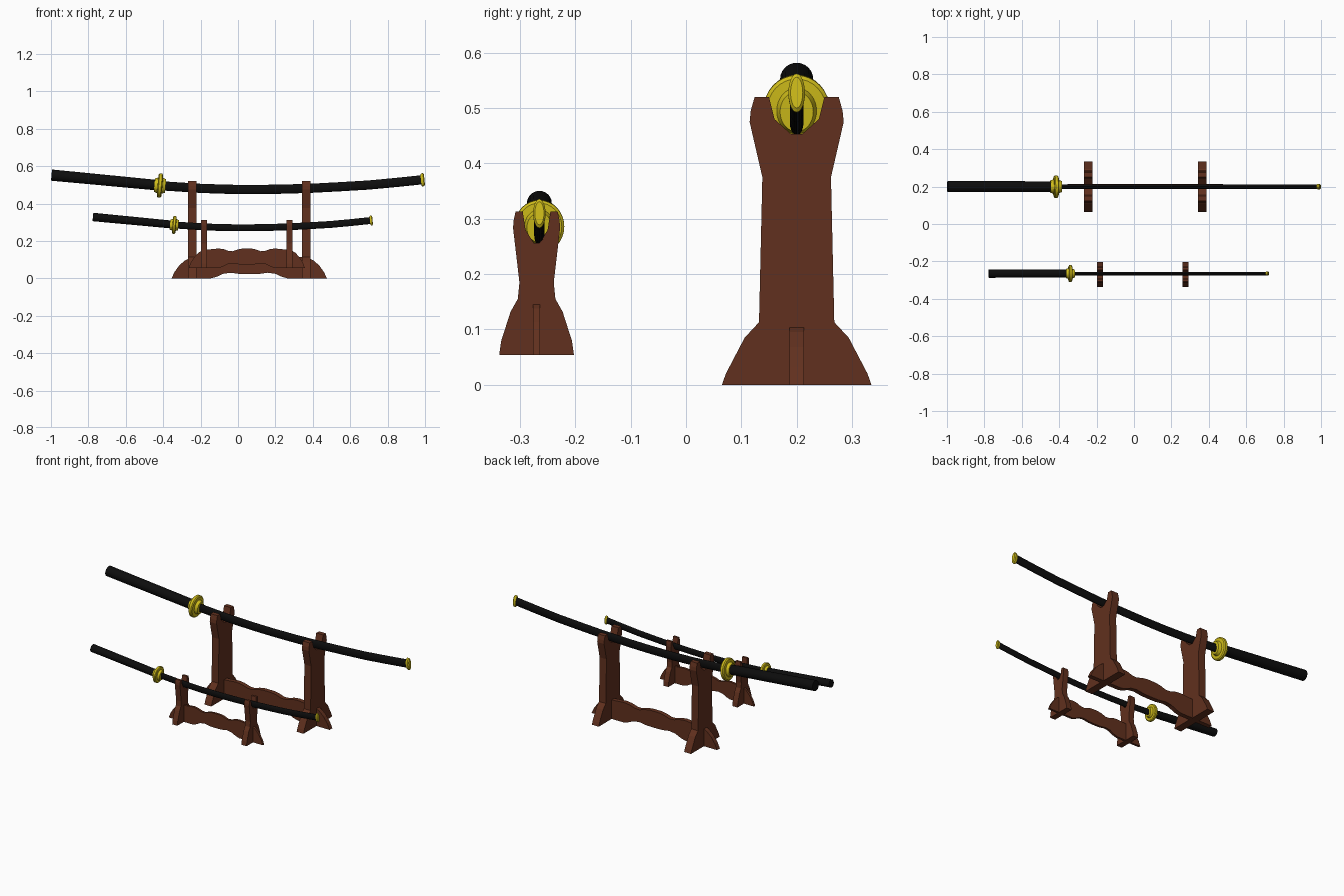
import bpy, bmesh, math
from mathutils import Vector

if "Cube" in bpy.data.objects:
    bpy.data.objects.remove(bpy.data.objects["Cube"])


def material(name, rgb):
    m = bpy.data.materials.new(name)
    m.diffuse_color = (*rgb, 1)
    m.use_nodes = True
    m.node_tree.nodes["Principled BSDF"].inputs["Base Color"].default_value = m.diffuse_color
    return m


WOOD = material("brown_wood", (0.12, 0.03, 0.013))
GOLD = material("gold", (0.62, 0.5, 0.01))
BLACK = material("black_lacquer", (0.004, 0.004, 0.004))


def finish(name, bm, mat, smooth=False):
    bmesh.ops.recalc_face_normals(bm, faces=bm.faces)
    me = bpy.data.meshes.new(name)
    bm.to_mesh(me)
    bm.free()
    ob = bpy.data.objects.new(name, me)
    bpy.context.collection.objects.link(ob)
    me.materials.append(mat)
    if smooth:
        bpy.ops.object.select_all(action='DESELECT')
        ob.select_set(True)
        bpy.context.view_layer.objects.active = ob
        bpy.ops.object.shade_smooth_by_angle(angle=math.radians(35))
    return ob


def prism(name, outline, depth, mat):
    """Extrude a closed outline of 3D points by the vector depth."""
    bm = bmesh.new()
    face = bm.faces.new([bm.verts.new(p) for p in outline])
    ext = bmesh.ops.extrude_face_region(bm, geom=[face])
    bmesh.ops.translate(bm, vec=depth,
                        verts=[v for v in ext["geom"] if isinstance(v, bmesh.types.BMVert)])
    return finish(name, bm, mat)


def tube(name, path, radii, place, mat, sides=24):
    """Loft elliptical rings (half width in y, half height) along an x-z path."""
    bm = bmesh.new()
    rings = []
    for i, (x, z) in enumerate(path):
        a, b = path[max(i - 1, 0)], path[min(i + 1, len(path) - 1)]
        n = Vector((a[1] - b[1], 0, b[0] - a[0])).normalized()
        ry, rz = radii[i]
        ring = []
        for k in range(sides):
            t = 2 * math.pi * k / sides
            p = Vector((x, 0, z)) + n * rz * math.sin(t) + Vector((0, ry * math.cos(t), 0))
            ring.append(bm.verts.new(place(p)))
        rings.append(ring)
    for r, s in zip(rings, rings[1:]):
        for k in range(sides):
            j = (k + 1) % sides
            bm.faces.new((r[k], r[j], s[j], s[k]))
    bm.faces.new(rings[0])
    bm.faces.new(rings[-1])
    return finish(name, bm, mat, True)


def along(start, direction, profile):
    d = Vector(direction).normalized()
    return [(start[0] + d.x * s, start[1] + d.y * s) for s, _, _ in profile], \
           [(ry, rz) for _, ry, rz in profile]


def sword(prefix, scale, offset):
    place = lambda p: p * scale + Vector(offset)
    # round grip
    tube(prefix + "_handle", [(-0.997, 0.552), (-0.42, 0.497)],
         [(0.03, 0.03), (0.028, 0.028)], place, BLACK)
    # guard disc with a collar on both faces
    path, radii = along((-0.417, 0.496), (1, -0.09),
                        [(-0.03, 0.033, 0.036), (-0.013, 0.038, 0.042),
                         (-0.012, 0.054, 0.058), (-0.007, 0.06, 0.064),
                         (0.007, 0.06, 0.064), (0.012, 0.054, 0.058),
                         (0.013, 0.036, 0.042), (0.03, 0.03, 0.036)])
    tube(prefix + "_guard", path, radii, place, GOLD, 32)
    # curved scabbard
    curve = [(-0.4, 0.494), (-0.2, 0.481), (-0.05, 0.476), (0.1, 0.475), (0.25, 0.477),
             (0.4, 0.482), (0.55, 0.49), (0.7, 0.499), (0.85, 0.513), (0.985, 0.527)]
    tube(prefix + "_scabbard", curve, [(0.0125, 0.0245)] * len(curve), place, BLACK, 16)
    # end cap
    path, radii = along((0.978, 0.526), (1, 0.1),
                        [(0, 0.013, 0.03), (0.004, 0.015, 0.035),
                         (0.014, 0.015, 0.035), (0.019, 0.011, 0.028)])
    tube(prefix + "_end_cap", path, radii, place, GOLD)


def stand(prefix, cx, cy, z0, sx, sy, heights, base):
    # notched uprights: half widths paired with the given heights
    widths = [0.135, 0.128, 0.094, 0.068, 0.062, 0.085, 0.083, 0.076, 0.05, 0.04, 0.01]
    half = [(w * sy, z0 + h) for w, h in zip(widths, heights)]
    for side, s in (("left", -1), ("right", 1)):
        x = cx + s * 0.305 * sx - 0.0225 * sx
        outline = [(x, cy + w, z) for w, z in half] + [(x, cy - w, z) for w, z in half[::-1]]
        prism(f"{prefix}_{side}_upright", outline, (0.045 * sx, 0, 0), WOOD)
    # scalloped board through both uprights, with foot brackets outside
    top = [(0.415, 0), (0.4, 0.033), (0.375, 0.068), (0.345, 0.095), (0.31, 0.112),
           (0.26, 0.115), (0.2, 0.12), (0.165, 0.116), (0.13, 0.105), (0.1, 0.103),
           (0.065, 0.114), (0.03, 0.12)]
    low = [(0.0, 0.022), (0.05, 0.023), (0.1, 0.03), (0.14, 0.024), (0.175, 0.008), (0.205, 0)]
    loop = top + [(-x, z) for x, z in top[::-1]]
    loop += [(-x, z) for x, z in low[::-1]] + low[1:]
    t = 0.026 * sy
    prism(prefix + "_crossboard",
          [(cx + x * sx, cy - t / 2, z0 + z * base) for x, z in loop], (0, t, 0), WOOD)


stand("large_stand", 0.06, 0.2, 0, 1, 1,
      [0, 0.02, 0.085, 0.113, 0.375, 0.475, 0.495, 0.52, 0.52, 0.48, 0.453], 1)
stand("small_stand", 0.047, -0.27, 0.054, 0.75, 0.5,
      [0, 0.025, 0.078, 0.101, 0.131, 0.229, 0.243, 0.259, 0.259, 0.226, 0.202], 0.88)
sword("long_sword", 1, (0, 0.2, 0))
sword("short_sword", 0.75, (-0.028, -0.265, -0.086))
